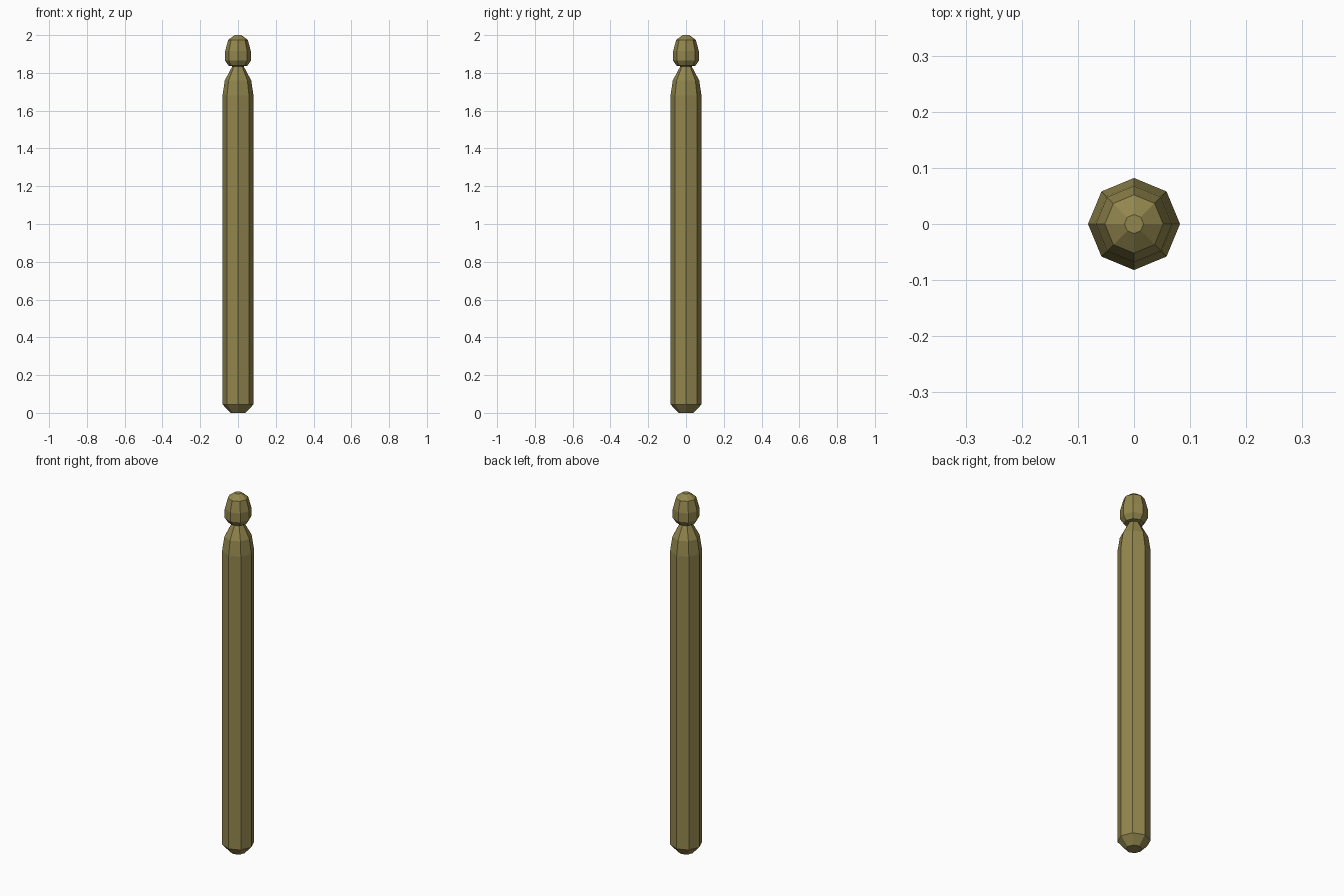
import bpy, bmesh
from math import cos, sin, pi

if "Cube" in bpy.data.objects:
    bpy.data.objects.remove(bpy.data.objects["Cube"])

mat = bpy.data.materials.new("olive_brass")
mat.diffuse_color = (0.29, 0.24, 0.075, 1)
mat.use_nodes = True
mat.node_tree.nodes["Principled BSDF"].inputs["Base Color"].default_value = mat.diffuse_color


def lathe(name, profile, sides=8):
    bm = bmesh.new()
    rings = [[bm.verts.new((r * cos(2 * pi * i / sides), r * sin(2 * pi * i / sides), z))
              for i in range(sides)] for r, z in profile]
    for a, b in zip(rings, rings[1:]):
        for i in range(sides):
            j = (i + 1) % sides
            bm.faces.new((a[i], a[j], b[j], b[i]))
    bm.faces.new(rings[0][::-1])
    bm.faces.new(rings[-1])
    me = bpy.data.meshes.new(name)
    bm.to_mesh(me)
    bm.free()
    me.materials.append(mat)
    ob = bpy.data.objects.new(name, me)
    bpy.context.collection.objects.link(ob)
    return ob


# Octagonal shaft with chamfered foot, tapered shoulder, neck and knob
lathe("post", [(0.04, 0), (0.082, 0.045), (0.082, 1.68), (0.07, 1.76),
               (0.03, 1.835), (0.05, 1.838), (0.068, 1.865), (0.068, 1.915),
               (0.052, 1.975), (0.017, 2.0)])
